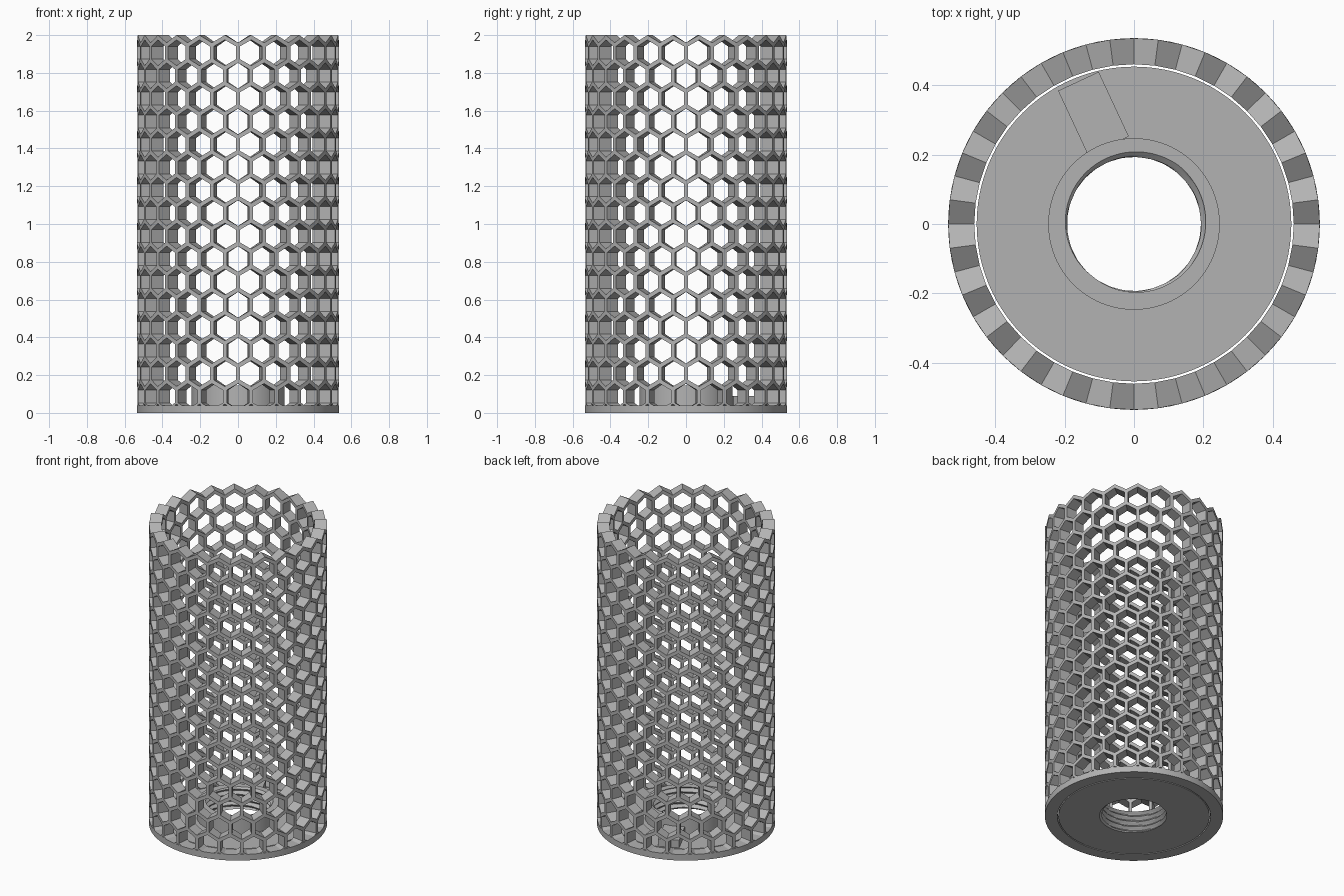
import bpy, bmesh, math
from mathutils import Matrix

if "Cube" in bpy.data.objects:
    bpy.data.objects.remove(bpy.data.objects["Cube"])

# Single grey plastic
grey = bpy.data.materials.new("plastic_grey")
grey.use_nodes = True
colour = (0.45, 0.45, 0.45, 1)
grey.diffuse_color = colour
grey.node_tree.nodes["Principled BSDF"].inputs["Base Color"].default_value = colour

OUTER, INNER = 0.535, 0.46      # mesh wall radii
FLOOR_H, COLLAR_H = 0.04, 0.145
CELLS, ROWS = 24, 16
SEG = 96


def finish(name, bm):
    bmesh.ops.recalc_face_normals(bm, faces=bm.faces)
    me = bpy.data.meshes.new(name)
    bm.to_mesh(me)
    bm.free()
    me.materials.append(grey)
    ob = bpy.data.objects.new(name, me)
    bpy.context.collection.objects.link(ob)
    return ob


def lathe(name, profile):
    """Revolve a closed (r, z) profile; profile is a function of the angle."""
    bm = bmesh.new()
    loops = []
    for i in range(SEG):
        a = math.tau * i / SEG
        loops.append([bm.verts.new((r * math.cos(a), r * math.sin(a), z))
                      for r, z in profile(a)])
    for i in range(SEG):
        p, q = loops[i], loops[(i + 1) % SEG]
        for j in range(len(p)):
            k = (j + 1) % len(p)
            bm.faces.new((p[j], q[j], q[k], p[k]))
    return finish(name, bm)


def tube(name, r0, r1, z0, z1):
    return lathe(name, lambda a: [(r0, z0), (r1, z0), (r1, z1), (r0, z1)])


# Direction of the cable slot, running outwards towards the back
SLOT_TURN = Matrix.Rotation(math.radians(115), 4, "Z")


def slot_box(name, u0, u1, v0, v1, z0, z1):
    bm = bmesh.new()
    bmesh.ops.create_cube(bm, size=1)
    for v in bm.verts:
        v.co.x = u1 if v.co.x > 0 else u0
        v.co.y = v1 if v.co.y > 0 else v0
        v.co.z = z1 if v.co.z > 0 else z0
    bm.transform(SLOT_TURN)
    return finish(name, bm)


# Honeycomb wall
def honeycomb():
    bm = bmesh.new()
    step = math.tau / CELLS
    pitch = step * OUTER
    size = pitch / math.sqrt(3)
    strut = 0.022
    hole = 1 - strut / pitch
    lift = strut / math.sqrt(3)
    top_row = 2 - lift - size
    front = -math.pi / 2

    def point(r, ang, z):
        return bm.verts.new((r * math.cos(ang), r * math.sin(ang), z))

    for k in range(ROWS):
        zc = top_row - (ROWS - 1 - k) * size * 1.5
        for i in range(CELLS):
            ac = front + (i + (k % 2) / 2) * step
            rings = []
            for r, s in ((OUTER, 1), (OUTER, hole), (INNER, hole), (INNER, 1)):
                ring = []
                for c in range(6):
                    t = math.radians(30 + 60 * c)
                    z = zc + s * size * math.sin(t)
                    if s == 1 and k == ROWS - 1 and c < 3:
                        z += lift
                    ring.append(point(r, ac + s * math.cos(t) * step / math.sqrt(3), z))
                rings.append(ring)
            for c in range(6):
                d = (c + 1) % 6
                for p, q in zip(rings, rings[1:]):
                    bm.faces.new((p[c], p[d], q[d], q[c]))
                # rim facets along the zigzag top
                if k == ROWS - 1 and c < 2:
                    p, q = rings[3], rings[0]
                    bm.faces.new((p[c], p[d], q[d], q[c]))
    bmesh.ops.remove_doubles(bm, verts=bm.verts, dist=0.0005)
    # trim the foot where it meets the base ring
    bmesh.ops.bisect_plane(bm, geom=bm.verts[:] + bm.edges[:] + bm.faces[:],
                           plane_co=(0, 0, FLOOR_H - 0.002), plane_no=(0, 0, 1),
                           clear_inner=True)
    bmesh.ops.holes_fill(bm, edges=[e for e in bm.edges if e.is_boundary], sides=0)
    return finish("honeycomb_wall", bm)


# Threaded collar around the centre hole
def collar_profile(a):
    rows, thread = 40, 0.035
    pts = [(0.247, 0), (0.247, COLLAR_H)]
    for j in range(rows, -1, -1):
        z = COLLAR_H * j / rows
        phase = (z / thread - a / math.tau) % 1
        pts.append((0.192 + 0.02 * abs(2 * phase - 1), z))
    return pts


honeycomb()
base_ring = tube("base_ring", INNER, OUTER, 0, FLOOR_H)
floor = tube("floor_disc", 0.247, 0.453, 0, FLOOR_H)
collar = lathe("threaded_collar", collar_profile)
tunnel = slot_box("slot_cover", 0.235, 0.44, -0.093, 0.036, 0, 0.09)

# Slot cut through the base, roofed by the cover
slot = slot_box("slot_cutter", 0, 0.7, -0.083, 0.026, -0.1, 0.07)
notch = slot_box("notch_cutter", 0.3, 0.7, -0.093, 0.036, -0.1, 0.07)
for ob, cutter in ((base_ring, notch), (floor, slot), (collar, slot), (tunnel, slot)):
    mod = ob.modifiers.new("slot", "BOOLEAN")
    mod.operation = "DIFFERENCE"
    mod.solver = "EXACT"
    mod.object = cutter

# Apply the cuts, then drop the cutters
bpy.context.view_layer.update()
deps = bpy.context.evaluated_depsgraph_get()
cut = [(ob, bpy.data.meshes.new_from_object(ob.evaluated_get(deps)))
       for ob in (base_ring, floor, collar, tunnel)]
for ob, me in cut:
    ob.modifiers.clear()
    ob.data = me
for cutter in (slot, notch):
    bpy.data.objects.remove(cutter)

# Smooth the round parts, keeping edges crisp
bpy.ops.object.select_all(action="DESELECT")
for ob in (base_ring, floor, collar):
    ob.select_set(True)
bpy.context.view_layer.objects.active = base_ring
bpy.ops.object.shade_smooth_by_angle(angle=math.radians(30))
